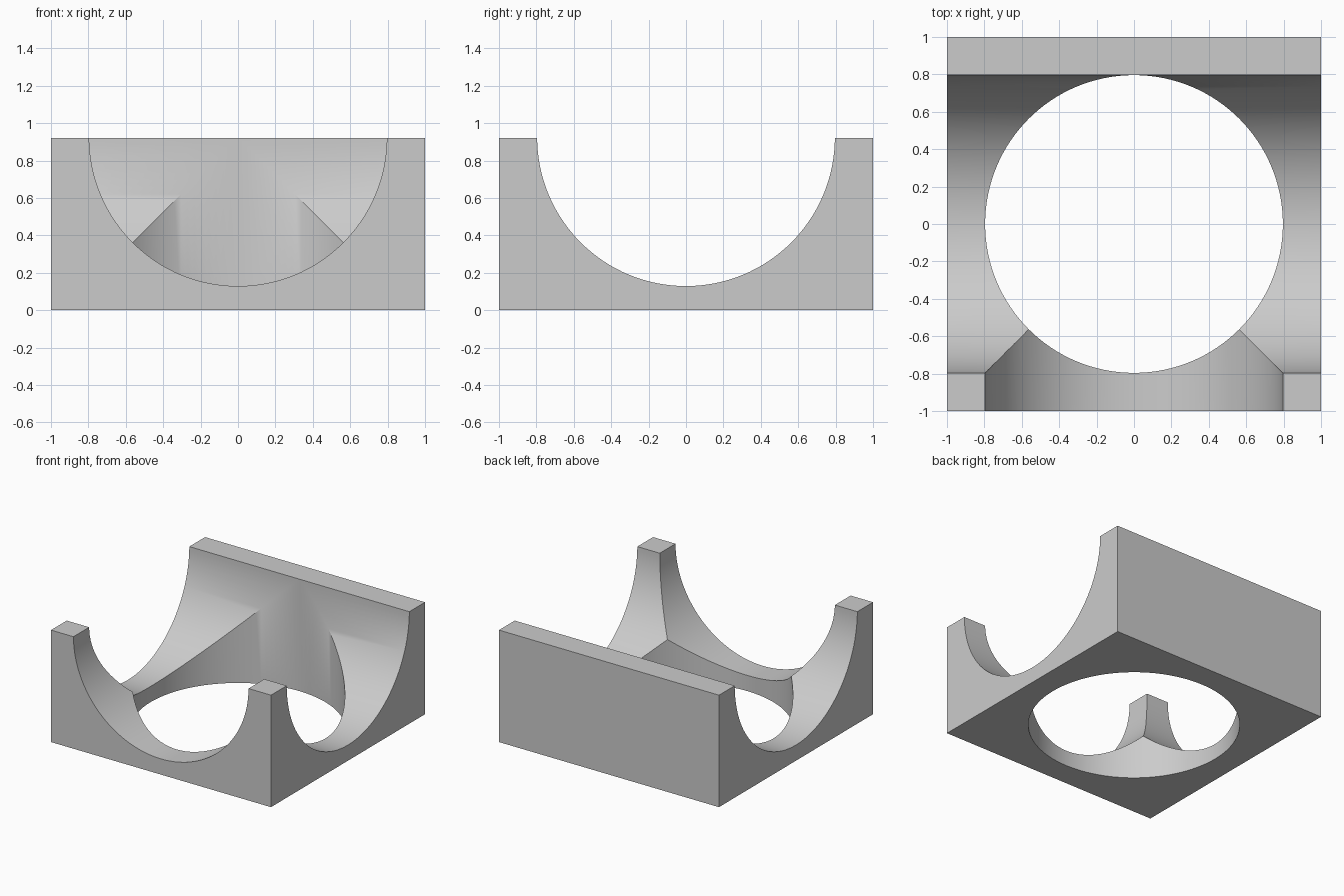
import bpy
from math import pi, radians

if "Cube" in bpy.data.objects:
    bpy.data.objects.remove(bpy.data.objects["Cube"], do_unlink=True)

HEIGHT = 0.92
RADIUS = 0.796
AXIS_Z = 0.925

# Plain grey
grey = bpy.data.materials.new("plain_grey")
grey.use_nodes = True
colour = (0.6, 0.6, 0.6, 1)
grey.diffuse_color = colour
grey.node_tree.nodes["Principled BSDF"].inputs["Base Color"].default_value = colour

# Square block
bpy.ops.mesh.primitive_cube_add(size=2, location=(0, 0, HEIGHT / 2))
block = bpy.context.object
block.name = "cradle_block"
block.scale.z = HEIGHT / 2
bpy.ops.object.transform_apply(location=True, rotation=True, scale=True)
block.data.materials.append(grey)


def bore(name, location, rotation, depth):
    """Cut a round bore through the block."""
    bpy.ops.mesh.primitive_cylinder_add(
        vertices=128, radius=RADIUS, depth=depth, location=location, rotation=rotation)
    cutter = bpy.context.object
    cutter.name = name
    cutter.data.materials.append(grey)
    cut = block.modifiers.new(name, "BOOLEAN")
    cut.operation = "DIFFERENCE"
    cut.solver = "EXACT"
    cut.object = cutter
    bpy.context.view_layer.objects.active = block
    bpy.ops.object.modifier_apply(modifier=cut.name)
    bpy.data.objects.remove(cutter, do_unlink=True)


# Side trough, floor opening and front trough that stops at the centre
bore("side_bore", (0, 0, AXIS_Z), (0, pi / 2, 0), 3)
bore("floor_bore", (0, 0, 0.5), (0, 0, 0), 3)
bore("front_bore", (0, -0.75, AXIS_Z), (pi / 2, 0, 0), 1.5)

# Smooth bores with crisp edges
bpy.ops.object.select_all(action="DESELECT")
block.select_set(True)
bpy.context.view_layer.objects.active = block
bpy.ops.object.shade_smooth_by_angle(angle=radians(30))
